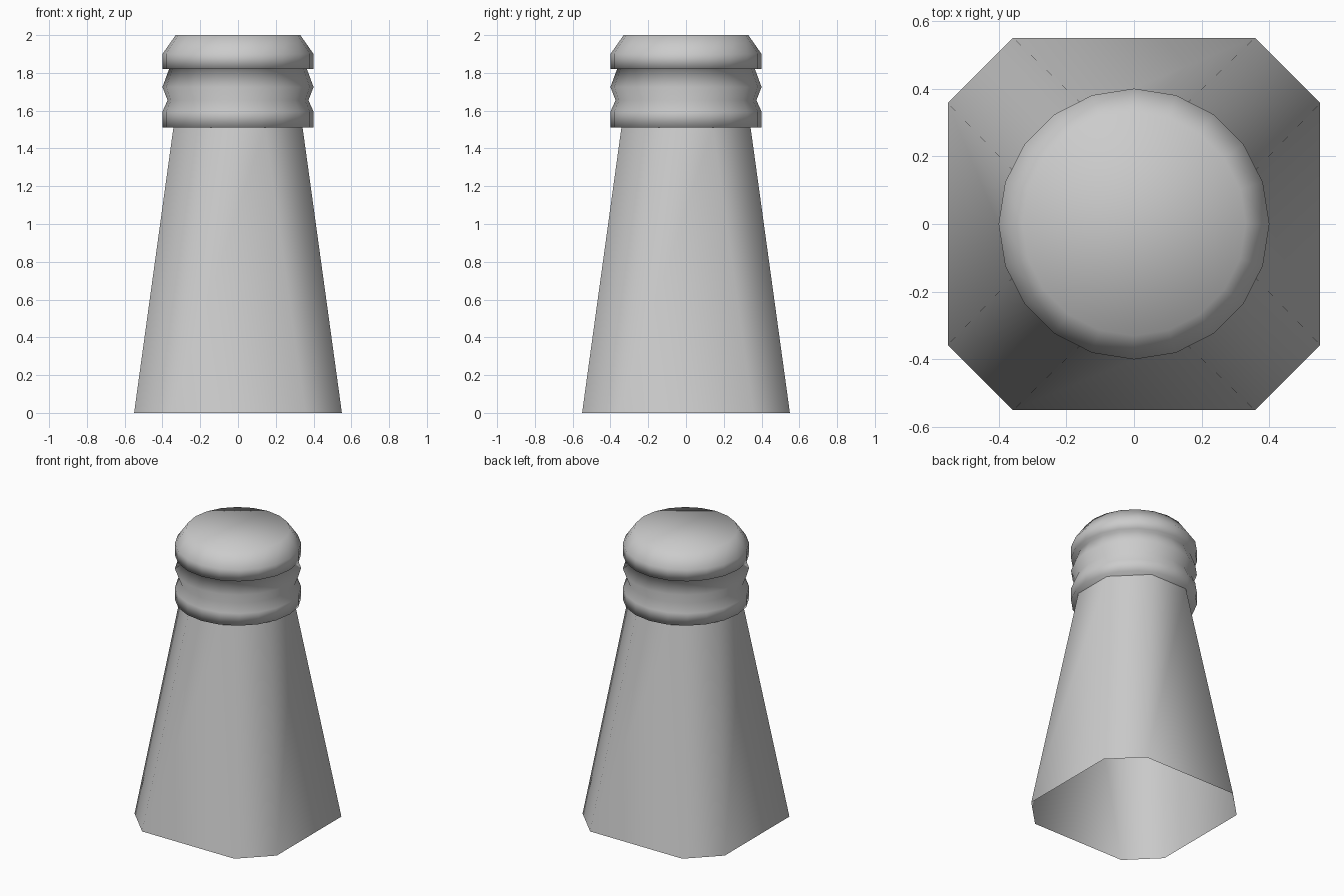
import bpy, bmesh, math

if "Cube" in bpy.data.objects:
    bpy.data.objects.remove(bpy.data.objects["Cube"])


def make_object(name, bm):
    for f in bm.faces:
        f.smooth = True
    mesh = bpy.data.meshes.new(name)
    bm.to_mesh(mesh)
    bm.free()
    obj = bpy.data.objects.new(name, mesh)
    bpy.context.collection.objects.link(obj)
    return obj


def bridge(bm, lower, upper):
    n = len(lower)
    for i in range(n):
        j = (i + 1) % n
        bm.faces.new((lower[i], lower[j], upper[j], upper[i]))


def octagon(bm, half, flat, z):
    # Square with cut corners, counter-clockwise
    pts = [(half, -flat), (half, flat), (flat, half), (-flat, half),
           (-half, flat), (-half, -flat), (-flat, -half), (flat, -half)]
    return [bm.verts.new((x, y, z)) for x, y in pts]


def circle(bm, radius, z, sides=20):
    return [bm.verts.new((radius * math.cos(math.tau * i / sides),
                          radius * math.sin(math.tau * i / sides), z))
            for i in range(sides)]


# Tapered shell, open at the bottom
bm = bmesh.new()
bridge(bm, octagon(bm, 0.55, 0.357, 0), octagon(bm, 0.342, 0.142, 1.51))
make_object("tapered_body", bm)

# Ribbed collar and bevelled cap as one turned profile (radius, height)
profile = [(0.40, 1.51), (0.40, 1.595), (0.373, 1.655), (0.40, 1.725),
           (0.365, 1.82), (0.40, 1.82), (0.40, 1.90), (0.33, 2.0)]
bm = bmesh.new()
rings = [circle(bm, r, z) for r, z in profile]
for lower, upper in zip(rings, rings[1:]):
    bridge(bm, lower, upper)
bm.faces.new(rings[-1])
bm.faces.new(rings[0][::-1])
make_object("ribbed_cap", bm)
